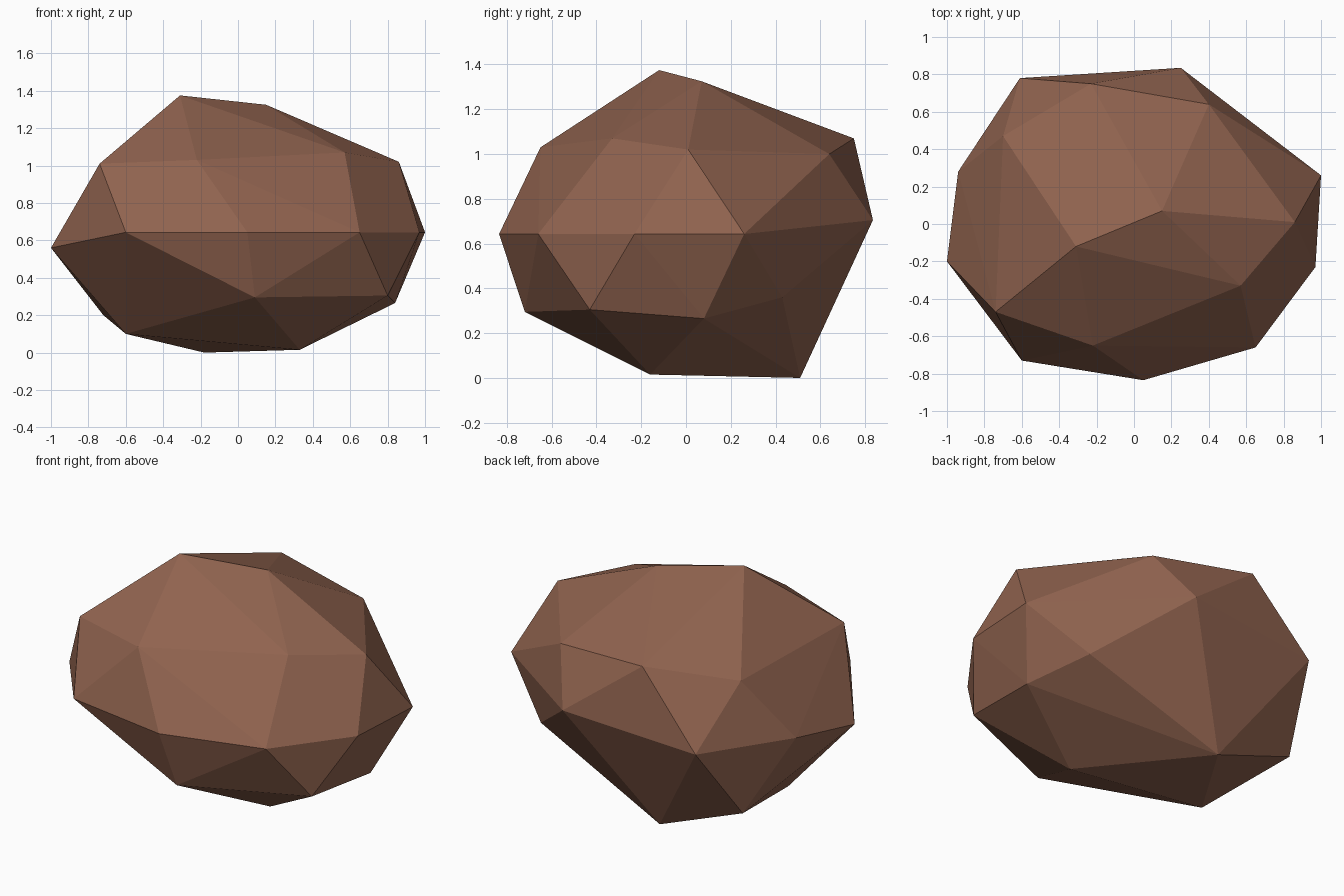
import bpy
import bmesh

# Remove the default cube only
default_cube = bpy.data.objects.get("Cube")
if default_cube:
    bpy.data.objects.remove(default_cube, do_unlink=True)


def make_material(name, colour):
    """Flat colour shown both in the viewport and in a render."""
    material = bpy.data.materials.new(name)
    material.use_nodes = True
    material.diffuse_color = colour
    shader = material.node_tree.nodes["Principled BSDF"]
    shader.inputs["Base Color"].default_value = colour
    shader.inputs["Roughness"].default_value = 1
    return material


def make_faceted_stone(name, corner_rings, material):
    """Wrap a tight convex skin around rings of corners, with flat faces."""
    bm = bmesh.new()
    for ring in corner_rings:
        for corner in ring:
            bm.verts.new(corner)
    hull = bmesh.ops.convex_hull(bm, input=bm.verts[:])
    leftovers = [item for item in hull["geom_interior"] + hull["geom_unused"]
                 if isinstance(item, bmesh.types.BMVert)]
    bmesh.ops.delete(bm, geom=list(set(leftovers)), context="VERTS")
    bmesh.ops.recalc_face_normals(bm, faces=bm.faces[:])
    for face in bm.faces:
        face.smooth = False

    mesh = bpy.data.meshes.new(name)
    bm.to_mesh(mesh)
    bm.free()
    mesh.materials.append(material)
    stone = bpy.data.objects.new(name, mesh)
    bpy.context.scene.collection.objects.link(stone)
    return stone


# Ridge along the crown
crown = [(-.31, -.12, 1.375), (.15, .07, 1.325)]

# Upper shoulder, counter-clockwise from the left side
shoulder = [(.86, .01, 1.02), (.4, .64, 1), (-.23, .75, 1.07), (-.7, .47, 1),
            (-.74, -.47, 1.01), (-.22, -.65, 1.03), (.57, -.33, 1.07)]

# Widest girdle, mostly level
level = .643
girdle = [(1, .26, level), (.25, .835, .705), (-.61, .78, level),
          (-.94, .28, level), (-1, -.2, .56), (-.6, -.73, level),
          (.05, -.835, level), (.65, -.66, level), (.97, -.23, level)]

# Tapered underside
underside = [(.84, .08, .265), (.68, .43, .36), (-.72, .48, .2),
             (-.6, -.13, .1), (.09, -.72, .295), (.8, -.43, .305)]

# Corners resting on the ground
base = [(.33, -.16, .015), (-.18, .51, 0)]

brown_stone = make_material("brown_stone", (.28, .125, .078, 1))
make_faceted_stone("boulder", [crown, shoulder, girdle, underside, base], brown_stone)
